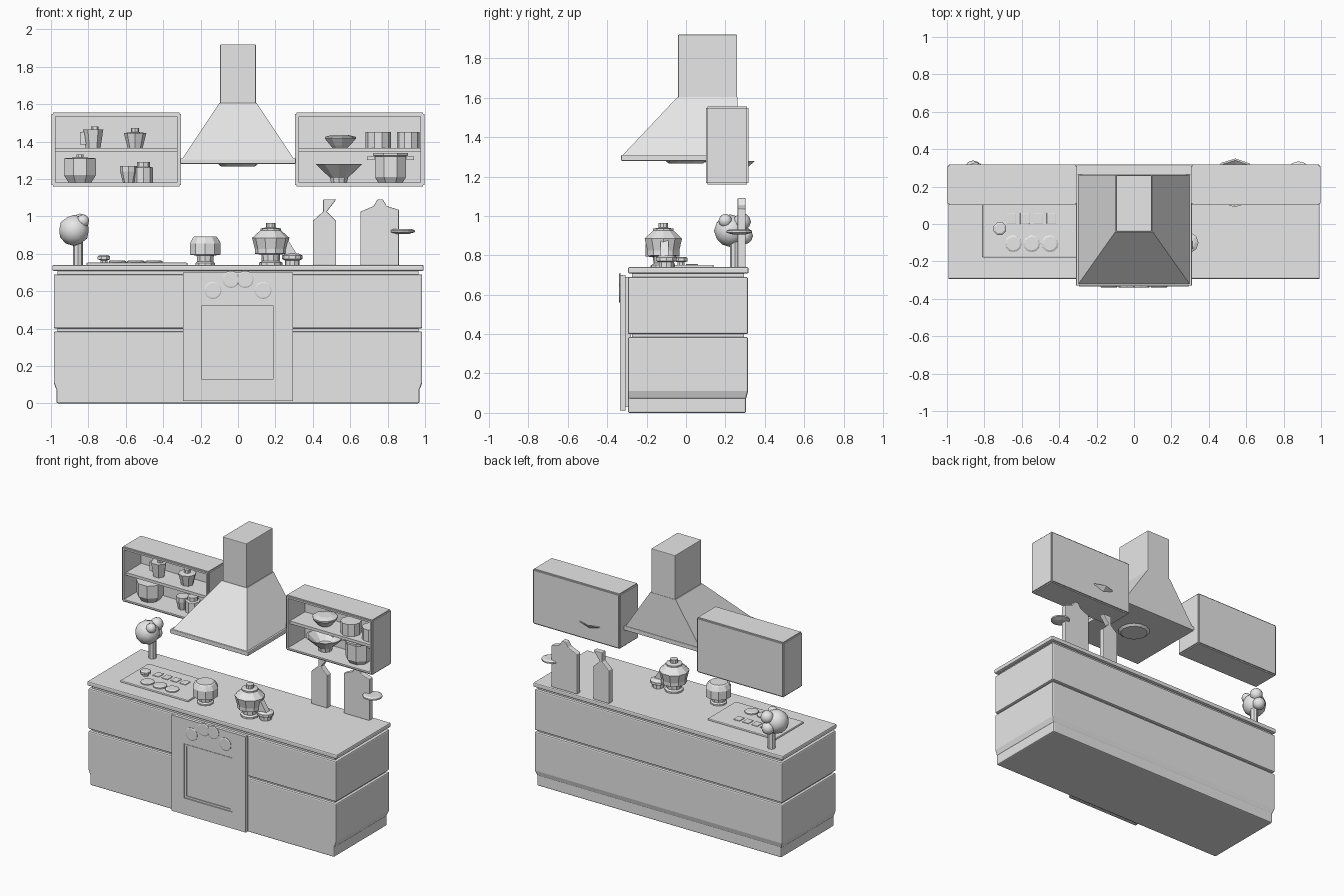
import bpy, bmesh, math
from mathutils import Vector

if "Cube" in bpy.data.objects:
    bpy.data.objects.remove(bpy.data.objects["Cube"], do_unlink=True)

grey = bpy.data.materials.new("plain grey")
grey.use_nodes = True
grey.diffuse_color = (0.8, 0.8, 0.8, 1)
grey.node_tree.nodes["Principled BSDF"].inputs["Base Color"].default_value = (0.8, 0.8, 0.8, 1)


def finish(name, bm, bevel=0.0, smooth=False):
    bmesh.ops.recalc_face_normals(bm, faces=bm.faces)
    mesh = bpy.data.meshes.new(name)
    bm.to_mesh(mesh)
    bm.free()
    mesh.materials.append(grey)
    ob = bpy.data.objects.new(name, mesh)
    bpy.context.collection.objects.link(ob)
    if bevel:
        mod = ob.modifiers.new("Bevel", "BEVEL")
        mod.width, mod.segments = bevel, 2
    if smooth:
        for p in mesh.polygons:
            p.use_smooth = True
    return ob


def box_mesh(lo, hi):
    lo, hi = Vector(lo), Vector(hi)
    bm = bmesh.new()
    bmesh.ops.create_cube(bm, size=1)
    for v in bm.verts:
        v.co = (lo + hi) / 2 + v.co * (hi - lo)
    return bm


def box(name, lo, hi, bevel=0.0):
    return finish(name, box_mesh(lo, hi), bevel)


def inset_face(bm, face, thickness, depth):
    bmesh.ops.inset_region(bm, faces=[face], thickness=thickness, use_even_offset=True)
    n = face.normal.copy()
    new = bmesh.ops.extrude_discrete_faces(bm, faces=[face])["faces"][0]
    bmesh.ops.translate(bm, verts=new.verts, vec=-n * depth)


def lathe(name, centre, profile, sides=10, turn=0.0):
    """Stack rings of (radius, height) around a vertical axis and cap both ends."""
    bm = bmesh.new()
    rings = []
    for r, h in profile:
        rings.append([bm.verts.new(Vector(centre) + Vector((
            r * math.cos(turn + math.tau * i / sides),
            r * math.sin(turn + math.tau * i / sides), h))) for i in range(sides)])
    for a, b in zip(rings, rings[1:]):
        for i in range(sides):
            j = (i + 1) % sides
            bm.faces.new((a[i], a[j], b[j], b[i]))
    bm.faces.new(rings[0])
    bm.faces.new(rings[-1])
    return finish(name, bm)


def slab(name, outline, y0, y1, bevel=0.004):
    """Extrude an x-z outline from y0 to y1."""
    bm = bmesh.new()
    face = bm.faces.new([bm.verts.new((x, y0, z)) for x, z in outline])
    ext = bmesh.ops.extrude_face_region(bm, geom=[face])
    verts = [g for g in ext["geom"] if isinstance(g, bmesh.types.BMVert)]
    bmesh.ops.translate(bm, verts=verts, vec=(0, y1 - y0, 0))
    return finish(name, bm, bevel)


# Cabinet body: kick base, two drawer layers, recessed core and worktop
box("kick_base", (-0.97, -0.295, 0), (0.97, 0.305, 0.12), 0.008)
cab = box_mesh((-0.985, -0.295, 0.07), (0.985, 0.315, 0.385))
for v in cab.verts:
    if v.co.z < 0.1:
        v.co.x *= 0.985
        v.co.y = min(v.co.y, 0.305)
bmesh.ops.bisect_plane(cab, geom=cab.verts[:] + cab.edges[:] + cab.faces[:],
                       plane_co=(0, 0, 0.11), plane_no=(0, 0, 1))
for v in cab.verts:
    if 0.1 < v.co.z < 0.2:
        v.co.x = math.copysign(0.985, v.co.x)
        v.co.y = 0.315 if v.co.y > 0 else -0.295
finish("lower_drawers", cab, 0.008)
box("cabinet_core", (-0.965, -0.275, 0.3), (0.965, 0.295, 0.72))
box("upper_drawers", (-0.985, -0.295, 0.4), (0.985, 0.315, 0.69), 0.008)
box("worktop", (-0.993, -0.295, 0.708), (0.993, 0.318, 0.74), 0.008)

# Oven door with a recessed window and four knobs
box("oven_body", (-0.27, -0.31, 0.03), (0.27, -0.28, 0.69))
box("oven_panel", (-0.295, -0.325, 0.012), (0.295, -0.306, 0.7), 0.004)
for name, x0, x1, z0, z1 in (("door_side_right", -0.295, -0.195, 0.012, 0.7),
                             ("door_side_left", 0.19, 0.295, 0.012, 0.7),
                             ("door_bottom", -0.195, 0.19, 0.012, 0.13),
                             ("door_top", -0.195, 0.19, 0.52, 0.7)):
    box(name, (x0, -0.334, z0), (x1, -0.322, z1))
window = box_mesh((-0.192, -0.332, 0.133), (0.187, -0.322, 0.517))
window.normal_update()
inset_face(window, min(window.faces, key=lambda f: f.normal.y), 0.014, 0.006)
finish("oven_window", window)
for side in (-1, 1):
    for x, z in ((0.134, 0.604), (0.038, 0.663)):
        knob = lathe("oven_knob", (0, 0, 0), [(0.046, 0), (0.046, 0.004), (0.04, 0.007)], 16)
        knob.rotation_euler.x = math.pi / 2
        knob.location = (side * x, -0.333, z)

# Cooker hood
box("hood_chimney", (-0.095, -0.04, 1.59), (0.095, 0.26, 1.92), 0.004)
hood = box_mesh((-0.3, -0.325, 1.305), (0.3, 0.262, 1.605))
for v in hood.verts:
    if v.co.z > 1.5:
        v.co.x = math.copysign(0.1, v.co.x)
        v.co.y = max(v.co.y, -0.042)
finish("hood_slope", hood)
box("hood_rim", (-0.31, -0.33, 1.28), (0.31, 0.268, 1.31), 0.005)
lathe("hood_lamp", (0, 0, 1.266), [(0.09, 0), (0.11, 0.016)], 14)

# Wall shelves: open-fronted boxes with a middle board
for side, label in ((-1, "right"), (1, "left")):
    xs = sorted((side * 0.305, side * 0.997))
    shelf = box_mesh((xs[0], 0.102, 1.16), (xs[1], 0.318, 1.555))
    bmesh.ops.bevel(shelf, geom=shelf.edges[:], offset=0.008, segments=2, affect='EDGES')
    shelf.normal_update()
    front = max((f for f in shelf.faces if f.normal.y < -0.99), key=lambda f: f.calc_area())
    inset_face(shelf, front, 0.012, 0.195)
    finish(label + "_shelf_box", shelf)
    box(label + "_shelf_board", (xs[0] + 0.015, 0.125, 1.345), (xs[1] - 0.015, 0.31, 1.365))

# Crockery on the right-hand shelves
low, high, deep = 1.18, 1.365, 0.21
lathe("tall_jug", (-0.775, deep, high), [(0.04, 0), (0.055, 0.1)], 6)
box("jug_handle", (-0.845, 0.2, high + 0.02), (-0.81, 0.22, high + 0.085))
lathe("jug_knob", (-0.765, deep, high), [(0.02, 0.1), (0.02, 0.115)], 6)
lathe("sugar_pot", (-0.55, deep, high), [(0.04, 0), (0.06, 0.08), (0.022, 0.085), (0.022, 0.108)], 8)
lathe("stew_pot", (-0.845, deep, low), [(0.065, 0), (0.092, 0.04), (0.092, 0.13),
      (0.02, 0.135), (0.02, 0.15)], 8, 0.4)
lathe("small_teapot", (-0.585, deep, low), [(0.03, 0), (0.045, 0.06), (0.045, 0.09)], 8)
lathe("tea_caddy", (-0.505, deep, low), [(0.05, 0), (0.05, 0.08), (0.035, 0.085), (0.035, 0.11)], 8)

# Crockery on the left-hand shelves
lathe("small_bowl", (0.545, deep, high), [(0.04, 0), (0.055, 0.015), (0.085, 0.05),
      (0.085, 0.06), (0.045, 0.07)], 9)
lathe("round_tin", (0.75, deep, high), [(0.068, 0), (0.068, 0.085)], 10)
lathe("second_tin", (0.91, deep, high), [(0.06, 0), (0.06, 0.085)], 10)
lathe("wide_bowl", (0.54, 0.22, low), [(0.045, 0), (0.05, 0.025), (0.13, 0.1),
      (0.12, 0.1), (0.05, 0.04)], 10, 0.3)
lathe("large_pot", (0.815, deep, low), [(0.07, 0), (0.09, 0.03), (0.09, 0.14),
      (0.1, 0.145), (0.1, 0.158)], 8, 0.4)
for side in (-1, 1):
    box("large_pot_handle", (0.815 + side * 0.105 - 0.02, 0.19, low + 0.12),
        (0.815 + side * 0.105 + 0.02, 0.23, low + 0.14))

# Cooktop with burners, vents and a dial
box("cooktop", (-0.81, -0.18, 0.735), (-0.27, 0.14, 0.752), 0.006)
for i in range(3):
    lathe("burner", (-0.645 + i * 0.098, -0.105, 0.75), [(0.046, 0), (0.046, 0.01), (0.036, 0.015)], 12)
for i in range(4):
    x = -0.655 + i * 0.071
    box("cooktop_button", (x - 0.025, 0.0, 0.75), (x + 0.025, 0.06, 0.757), 0.003)
lathe("dial", (-0.717, -0.025, 0.75), [(0.02, 0), (0.02, 0.015), (0.036, 0.02),
      (0.036, 0.036), (0.026, 0.042)], 8, 0.39)

# Pots on the worktop
lathe("kettle", (-0.175, -0.12, 0.74), [(0.055, 0), (0.055, 0.01), (0.045, 0.018), (0.048, 0.05),
      (0.086, 0.055), (0.086, 0.115), (0.07, 0.145), (0.06, 0.152)], 10, 0.3)
lathe("casserole", (0.175, -0.115, 0.74), [(0.062, 0), (0.062, 0.012), (0.048, 0.02), (0.05, 0.055),
      (0.085, 0.06), (0.085, 0.085), (0.1, 0.145), (0.055, 0.185), (0.055, 0.195),
      (0.026, 0.2), (0.026, 0.225)], 10)
lathe("saucer_pot", (0.29, -0.1, 0.74), [(0.04, 0), (0.04, 0.025), (0.055, 0.032), (0.055, 0.05),
      (0.035, 0.06)], 10)
slab("ladle", [(0.22, 0.9), (0.25, 0.9), (0.32, 0.79), (0.25, 0.78)], -0.13, -0.09, 0)

# Leaning chopping boards with a small dish
slab("narrow_board", [(0.4, 0.738), (0.525, 0.738), (0.525, 0.975), (0.475, 1.025), (0.525, 1.09),
     (0.455, 1.09), (0.455, 1.025), (0.4, 0.975)], 0.262, 0.302)
slab("wide_board", [(0.655, 0.738), (0.86, 0.738), (0.86, 1.035), (0.795, 1.055), (0.775, 1.09),
     (0.745, 1.09), (0.725, 1.055), (0.655, 1.025)], 0.262, 0.302)
lathe("wall_dish", (0.88, 0.27, 0.905), [(0.03, 0), (0.065, 0.01), (0.065, 0.02), (0.05, 0.027)], 12)

# Round plant on a stem
lathe("plant_stem", (-0.855, 0.25, 0.738), [(0.027, 0), (0.027, 0.15)], 8)
for x, y, z, r in ((-0.877, 0.225, 0.925, 0.083), (-0.845, 0.285, 0.97, 0.045),
                   (-0.86, 0.295, 0.9, 0.045), (-0.83, 0.2, 0.975, 0.035)):
    ball = bmesh.new()
    bmesh.ops.create_icosphere(ball, subdivisions=2, radius=r)
    bmesh.ops.translate(ball, verts=ball.verts, vec=(x, y, z))
    finish("plant_ball", ball, smooth=True)
